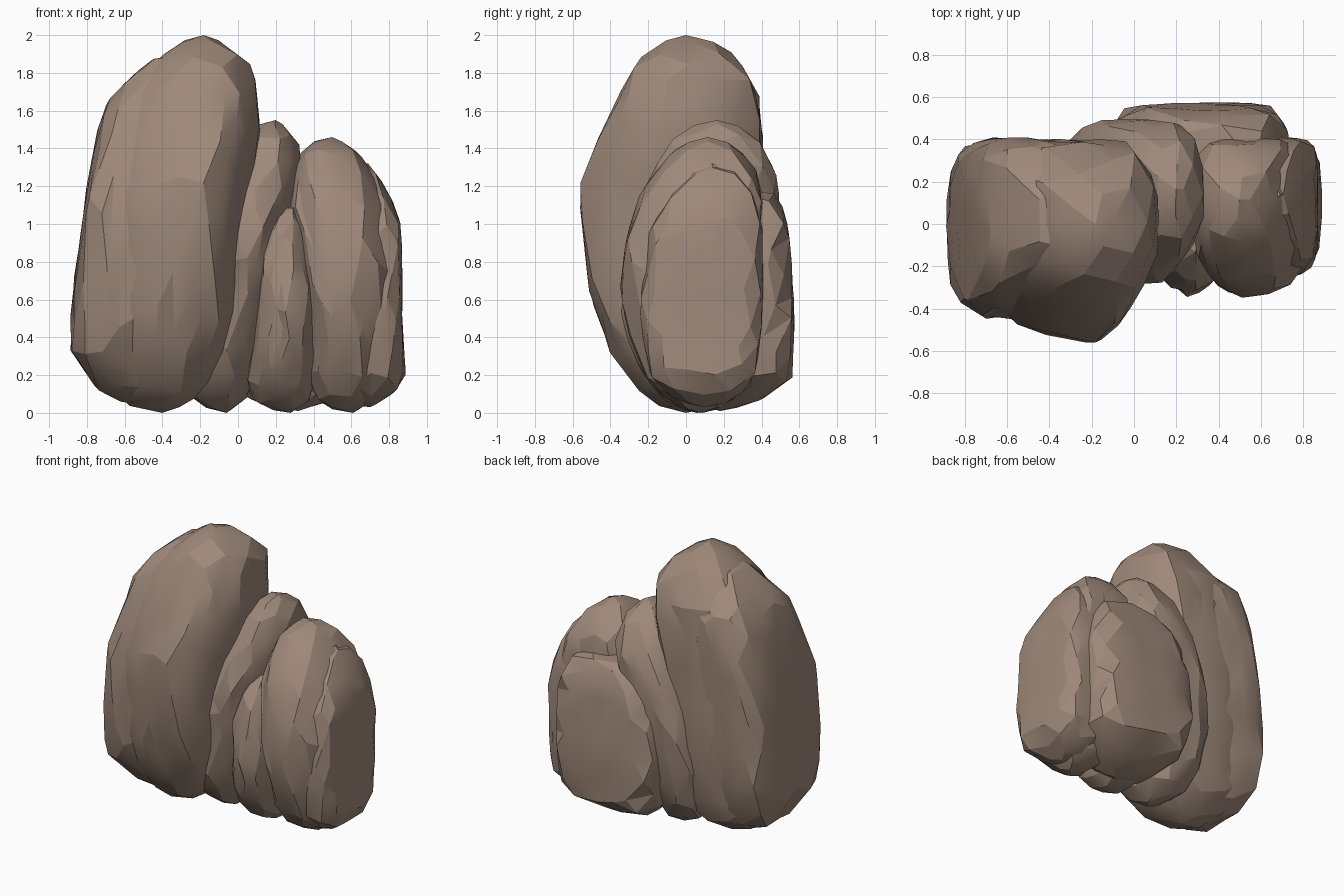
import bpy, bmesh, math, random
from mathutils import Vector

stone = bpy.data.materials.new("taupe stone")
stone.diffuse_color = (0.345, 0.25, 0.195, 1)


def sample(sections, z):
    """Interpolate (x0, x1, y0, y1) at height z."""
    for a, b in zip(sections, sections[1:]):
        if z <= b[0]:
            t = (z - a[0]) / (b[0] - a[0])
            return [p + (q - p) * t for p, q in zip(a[1:], b[1:])]
    return sections[-1][1:]


def boulder(name, sections, front=2.5, back=3.2, rough=0.06, seed=1, skew=0.0):
    """Faceted rock: an icosphere fitted to stacked cross-sections (z, x0, x1, y0, y1).
    front / back set how square each half is; skew moves the front bulge along x."""
    rng = random.Random(seed)
    bm = bmesh.new()
    bmesh.ops.create_icosphere(bm, subdivisions=3, radius=1)
    z0, z1 = sections[0][0], sections[-1][0]
    for v in bm.verts:
        d = v.co.normalized()
        wob = 0 if abs(d.z) > 0.99 else rng.uniform(-0.05, 0.05)
        h = min(1, max(0, (d.z + 1) / 2 + wob * (1 - d.z * d.z)))
        z = z0 + (z1 - z0) * h
        x0, x1, y0, y1 = sample(sections, z)
        a = math.atan2(d.y, d.x) + wob * 1.5
        c, s = math.cos(a), math.sin(a)
        power = back if s > 0 else front
        r = (abs(c) ** power + abs(s) ** power) ** (-1 / power)
        r *= 1 + rng.uniform(-rough, rough * 0.4)
        c, s = c * r, s * r
        if s < 0:
            c += skew * -s * (1 - min(1, abs(c)))
        v.co = Vector(((x0 + x1) / 2 + c * (x1 - x0) / 2,
                       (y0 + y1) / 2 + s * (y1 - y0) / 2, z))
    bmesh.ops.recalc_face_normals(bm, faces=bm.faces)
    me = bpy.data.meshes.new(name)
    bm.to_mesh(me)
    bm.free()
    me.materials.append(stone)
    ob = bpy.data.objects.new(name, me)
    bpy.context.collection.objects.link(ob)
    bpy.ops.object.select_all(action='DESELECT')
    ob.select_set(True)
    bpy.context.view_layer.objects.active = ob
    bpy.ops.object.shade_smooth_by_angle(angle=math.radians(18))
    return ob


# tallest leaning boulder
boulder("tall_boulder", [
    (0.0, -0.45, -0.40, -0.03, 0.03), (0.04, -0.58, -0.27, -0.16, 0.16),
    (0.12, -0.70, -0.16, -0.28, 0.26), (0.32, -0.78, -0.03, -0.41, 0.36),
    (0.6, -0.78, 0.04, -0.52, 0.40), (1.13, -0.72, 0.05, -0.58, 0.41),
    (1.5, -0.66, 0.12, -0.46, 0.41), (1.73, -0.58, 0.11, -0.35, 0.38),
    (1.85, -0.46, 0.07, -0.28, 0.31), (1.95, -0.33, -0.03, -0.18, 0.20),
    (2.0, -0.24, -0.18, -0.03, 0.03)], 2.2, 3.6, 0.06, 3, 0.25)

# slab forming the left flank of the tall boulder
boulder("left_slab", [
    (0.03, -0.56, -0.46, -0.06, 0.06), (0.12, -0.75, -0.36, -0.22, 0.24),
    (0.32, -0.89, -0.34, -0.36, 0.34), (0.6, -0.88, -0.32, -0.45, 0.39),
    (1.12, -0.82, -0.30, -0.45, 0.41), (1.6, -0.72, -0.26, -0.30, 0.40),
    (1.73, -0.63, -0.22, -0.24, 0.34), (1.9, -0.42, -0.26, -0.10, 0.14)],
    4, 5, 0.04, 8)

# second boulder leaning against the tall one
boulder("middle_boulder", [
    (0.0, -0.11, -0.06, 0.05, 0.12), (0.06, -0.25, 0.04, -0.10, 0.28),
    (0.25, -0.36, 0.09, -0.24, 0.40), (0.6, -0.38, 0.17, -0.32, 0.47),
    (1.0, -0.28, 0.28, -0.30, 0.50), (1.3, -0.10, 0.34, -0.17, 0.48),
    (1.44, 0.02, 0.32, -0.09, 0.39), (1.51, 0.08, 0.27, 0.0, 0.31),
    (1.55, 0.14, 0.20, 0.13, 0.20)], 2.5, 3.2, 0.06, 5)

# small boulder wedged in the front gap
boulder("small_front_boulder", [
    (0.0, 0.22, 0.28, 0.02, 0.10), (0.06, 0.08, 0.38, -0.12, 0.25),
    (0.2, 0.04, 0.42, -0.24, 0.36), (0.5, 0.08, 0.43, -0.34, 0.42),
    (0.75, 0.09, 0.42, -0.33, 0.42), (0.95, 0.12, 0.38, -0.26, 0.38),
    (1.1, 0.18, 0.34, -0.12, 0.25)], 2.6, 3, 0.07, 7)

# right-hand boulder
boulder("right_boulder", [
    (0.0, 0.55, 0.61, 0.03, 0.12), (0.05, 0.42, 0.71, -0.10, 0.25),
    (0.18, 0.36, 0.78, -0.23, 0.34), (0.5, 0.35, 0.84, -0.33, 0.40),
    (0.8, 0.31, 0.85, -0.37, 0.41), (1.1, 0.26, 0.81, -0.28, 0.41),
    (1.3, 0.29, 0.71, -0.16, 0.37), (1.41, 0.35, 0.61, -0.05, 0.28),
    (1.46, 0.44, 0.50, 0.08, 0.15)], 2.3, 4, 0.06, 11, -0.25)

# flat-faced slab on the right end
boulder("right_slab", [
    (0.03, 0.60, 0.70, 0.05, 0.15), (0.07, 0.55, 0.78, -0.06, 0.26),
    (0.16, 0.48, 0.89, -0.18, 0.36), (0.5, 0.46, 0.87, -0.25, 0.41),
    (0.95, 0.46, 0.87, -0.21, 0.41), (1.05, 0.46, 0.85, -0.15, 0.39),
    (1.2, 0.46, 0.78, -0.06, 0.34), (1.32, 0.46, 0.69, 0.04, 0.24)],
    5, 6, 0.02, 13)

# low slab along the back
boulder("back_slab", [
    (0.01, 0.22, 0.32, 0.14, 0.22), (0.07, 0.06, 0.52, 0.06, 0.40),
    (0.18, -0.06, 0.68, 0.0, 0.56), (0.5, -0.12, 0.73, 0.0, 0.58),
    (0.85, -0.08, 0.73, 0.0, 0.56), (1.07, 0.0, 0.68, 0.05, 0.53),
    (1.18, 0.12, 0.56, 0.12, 0.46)], 4, 5, 0.035, 17)
